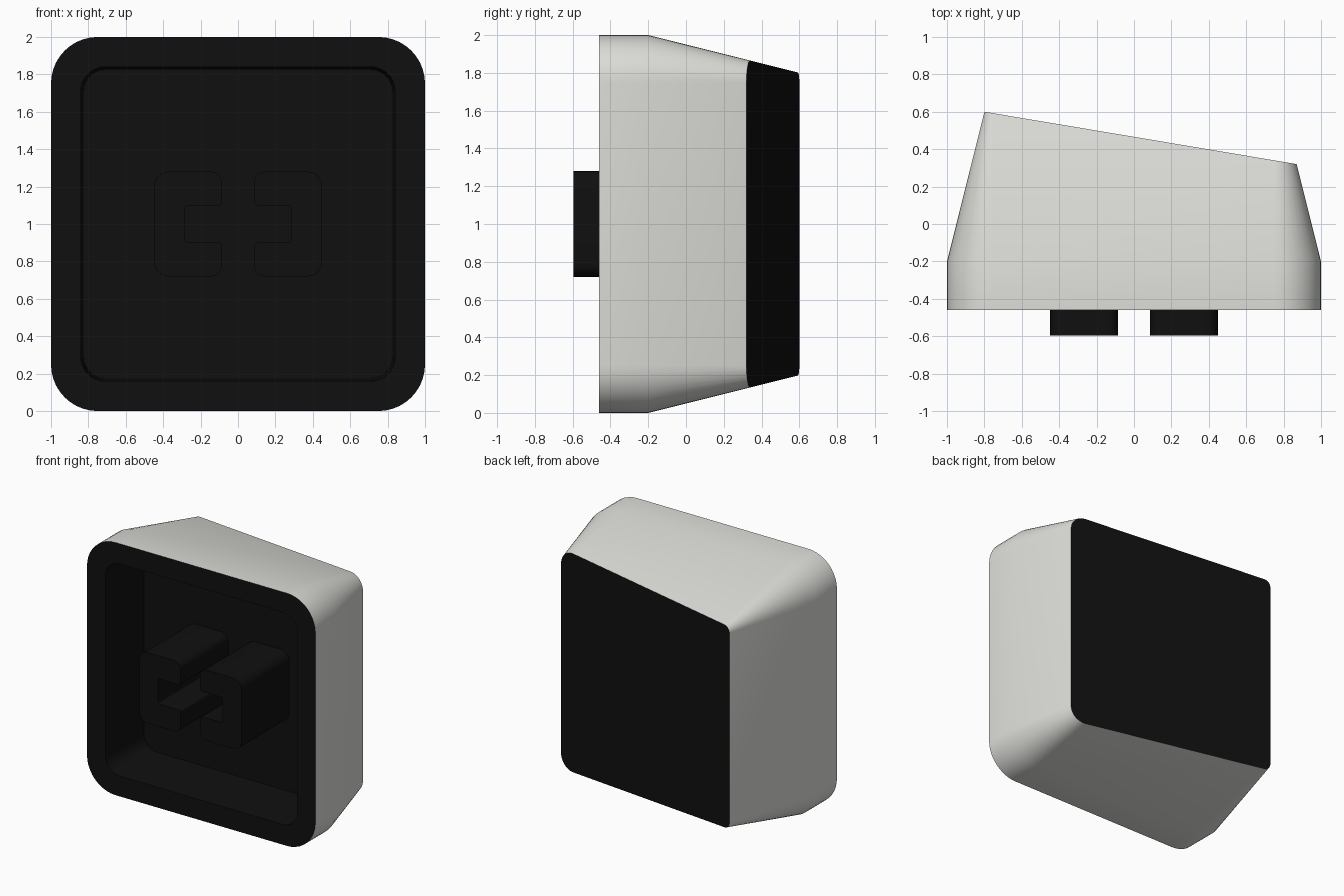
import bpy, bmesh, math
from mathutils import Vector

if "Cube" in bpy.data.objects:
    bpy.data.objects.remove(bpy.data.objects["Cube"])


def material(name, rgb):
    m = bpy.data.materials.new(name)
    m.diffuse_color = (*rgb, 1)
    m.use_nodes = True
    m.node_tree.nodes["Principled BSDF"].inputs["Base Color"].default_value = m.diffuse_color
    return m


GREY = material("pale grey", (0.72, 0.72, 0.69))
BLACK = material("black", (0.005, 0.005, 0.005))
MID_Z = 1.0
SEG = 10


def finish(bm, name, mats):
    bmesh.ops.recalc_face_normals(bm, faces=bm.faces)
    mesh = bpy.data.meshes.new(name)
    bm.to_mesh(mesh)
    bm.free()
    for m in mats:
        mesh.materials.append(m)
    ob = bpy.data.objects.new(name, mesh)
    bpy.context.collection.objects.link(ob)
    bpy.ops.object.select_all(action='DESELECT')
    ob.select_set(True)
    bpy.context.view_layer.objects.active = ob
    bpy.ops.object.shade_smooth_by_angle(angle=math.radians(30))
    return ob


def corners():
    """Corner signs and outward direction around a rounded square."""
    for q, (sx, sz) in enumerate([(1, 1), (-1, 1), (-1, -1), (1, -1)]):
        for i in range(SEG + 1):
            a = math.pi / 2 * (q + i / SEG)
            yield sx, sz, math.cos(a), math.sin(a)


def square_ring(half, radius, y):
    c = half - radius
    return [(sx * c + nx * radius, y, MID_Z + sz * c + nz * radius)
            for sx, sz, nx, nz in corners()]


def slanted_ring():
    """Tapered outer wall where it meets the slanted back plane."""
    c, y0, k, taper = 0.75, 0.466, 0.1677, 0.25
    ring = []
    for sx, sz, nx, nz in corners():
        y = (y0 - k * (sx * c + 0.2 * nx)) / (1 - taper * k * nx)
        r = 0.2 - taper * y
        ring.append((sx * c + nx * r, y, MID_Z + sz * c + nz * r))
    return ring


# hollow shell: slanted back, tapered grey walls, black rim and cavity
bm = bmesh.new()
rings = [[bm.verts.new(p) for p in ring] for ring in (
    slanted_ring(),
    square_ring(1.0, 0.25, -0.2),
    square_ring(1.0, 0.25, -0.46),
    square_ring(0.84, 0.13, -0.46),
    square_ring(0.825, 0.115, 0.0))]
n = len(rings[0])
for level, (a, b) in enumerate(zip(rings, rings[1:])):
    for i in range(n):
        j = (i + 1) % n
        f = bm.faces.new((a[i], a[j], b[j], b[i]))
        f.material_index = 0 if level < 2 else 1
for cap in (rings[0], rings[-1]):
    bm.faces.new(cap).material_index = 1
finish(bm, "cap_shell", [GREY, BLACK])


def rounded(points, steps=6):
    """Round each (x, z, radius) corner of a right-angled profile."""
    out = []
    for i, (x, z, r) in enumerate(points):
        p = Vector((x, z))
        u = (Vector(points[i - 1][:2]) - p).normalized() * r
        v = (Vector(points[(i + 1) % len(points)][:2]) - p).normalized() * r
        for s in range(steps + 1):
            t = math.pi / 2 * s / steps
            out.append(p + u * (1 - math.sin(t)) + v * (1 - math.cos(t)))
    return out


# pair of C-shaped stem prongs facing each other
PRONG = [(0.085, 0.28, 0.06), (0.085, 0.1, 0.02), (0.283, 0.1, 0.012),
         (0.283, -0.1, 0.012), (0.085, -0.1, 0.02), (0.085, -0.28, 0.06),
         (0.448, -0.28, 0.075), (0.448, 0.28, 0.075)]
for side, name in ((1, "stem_prong_right"), (-1, "stem_prong_left")):
    bm = bmesh.new()
    face = bm.faces.new([bm.verts.new((side * p.x, -0.595, MID_Z + p.y))
                         for p in rounded(PRONG)])
    ext = bmesh.ops.extrude_face_region(bm, geom=[face], use_keep_orig=True)
    bmesh.ops.translate(bm, vec=(0, 0.597, 0),
                        verts=[v for v in ext["geom"]
                               if isinstance(v, bmesh.types.BMVert)])
    finish(bm, name, [BLACK])
